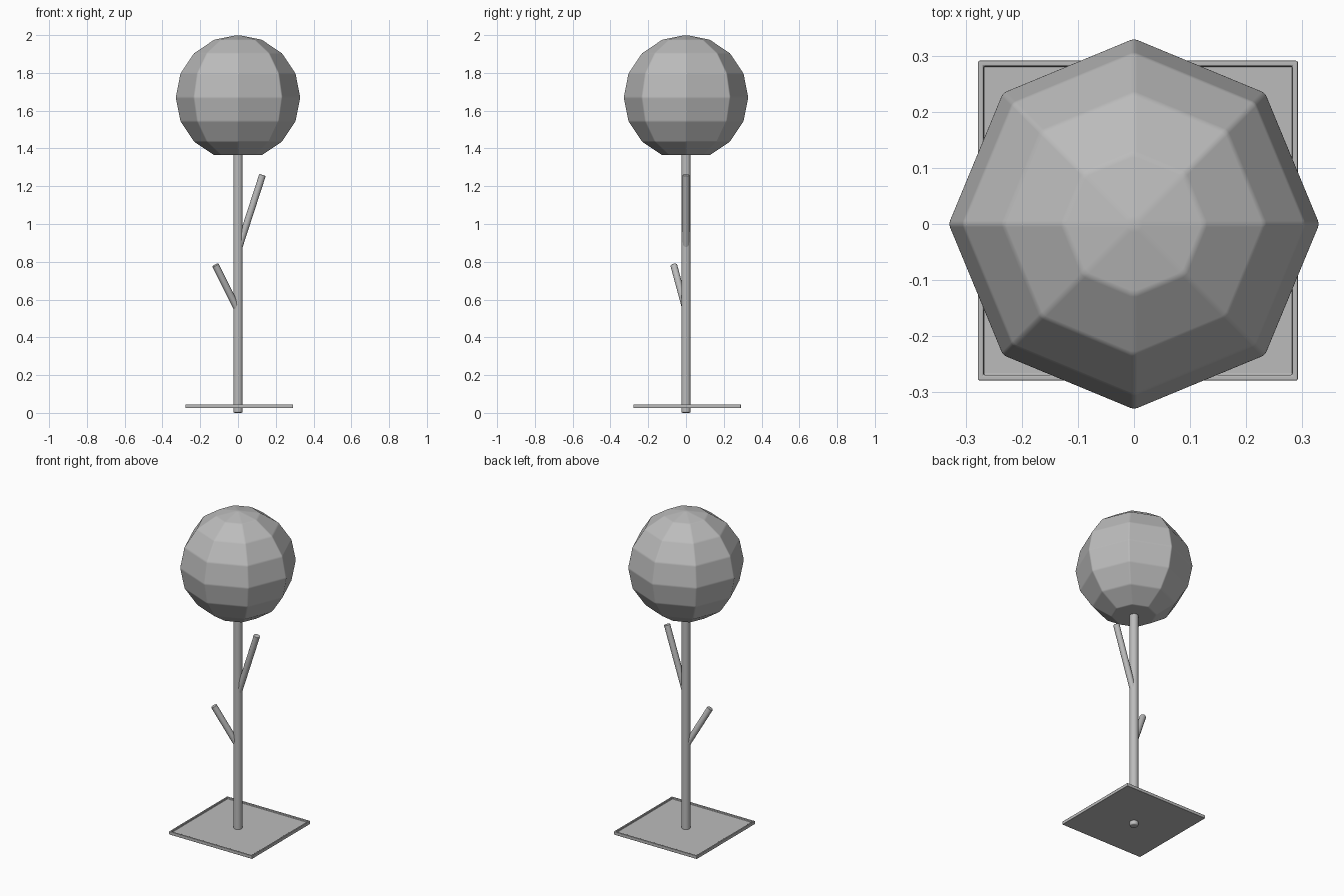
import bpy
import bmesh
from mathutils import Vector

cube = bpy.data.objects.get("Cube")
if cube:
    bpy.data.objects.remove(cube, do_unlink=True)

# Single plain grey for every part
grey = bpy.data.materials.new("plain_grey")
grey.use_nodes = True
grey.diffuse_color = (0.5, 0.5, 0.5, 1)
grey.node_tree.nodes["Principled BSDF"].inputs["Base Color"].default_value = grey.diffuse_color


def add_part(name, bm, bevel, limit):
    """Turn a bmesh into a smooth object with softened edges."""
    bmesh.ops.recalc_face_normals(bm, faces=bm.faces)
    for face in bm.faces:
        face.smooth = True
    mesh = bpy.data.meshes.new(name)
    bm.to_mesh(mesh)
    bm.free()
    mesh.materials.append(grey)
    obj = bpy.data.objects.new(name, mesh)
    bpy.context.collection.objects.link(obj)
    mod = obj.modifiers.new("soft_edges", "BEVEL")
    mod.width = bevel
    mod.segments = 2
    mod.limit_method = "ANGLE"
    mod.angle_limit = limit
    mod.harden_normals = True
    return obj


def add_rod(name, start, end, radius, bevel):
    """Round rod between two points."""
    start, end = Vector(start), Vector(end)
    axis = end - start
    bm = bmesh.new()
    bmesh.ops.create_cone(bm, cap_ends=True, segments=16, radius1=radius,
                          radius2=radius, depth=axis.length)
    bmesh.ops.rotate(bm, verts=bm.verts,
                     matrix=Vector((0, 0, 1)).rotation_difference(axis).to_matrix())
    bmesh.ops.translate(bm, verts=bm.verts, vec=(start + end) / 2)
    return add_part(name, bm, bevel, 0.8)


# Square tray with a thin raised rim
bm = bmesh.new()
bmesh.ops.create_cube(bm, size=1)
bmesh.ops.scale(bm, verts=bm.verts, vec=(0.57, 0.57, 0.02))
bmesh.ops.translate(bm, verts=bm.verts, vec=(0.007, 0.006, 0.035))
bm.normal_update()
top = [f for f in bm.faces if f.normal.z > 0.9]
bmesh.ops.inset_region(bm, faces=top, thickness=0.014)
floor = bmesh.ops.extrude_face_region(bm, geom=top)
bmesh.ops.delete(bm, geom=top, context="FACES_ONLY")
bmesh.ops.translate(bm, vec=(0, 0, -0.01),
                    verts=[v for v in floor["geom"] if isinstance(v, bmesh.types.BMVert)])
add_part("tray", bm, 0.003, 0.5)

# Trunk and its two side branches
add_rod("trunk", (0, 0, 0), (0, 0, 1.5), 0.025, 0.008)
add_rod("upper_branch", (0, 0, 0.86), (0.13, 0, 1.26), 0.018, 0.003)
add_rod("lower_branch", (0, 0, 0.543), (-0.12, -0.065, 0.783), 0.018, 0.003)

# Faceted crown with a flat underside
bm = bmesh.new()
bmesh.ops.create_uvsphere(bm, u_segments=8, v_segments=8, radius=0.331)
pole = min(bm.verts, key=lambda v: v.co.z)
bmesh.ops.delete(bm, geom=[pole], context="VERTS")
bmesh.ops.holes_fill(bm, edges=[e for e in bm.edges if e.is_boundary])
bmesh.ops.translate(bm, verts=bm.verts, vec=(0, 0, 1.67))
add_part("crown", bm, 0.006, 0.1)
